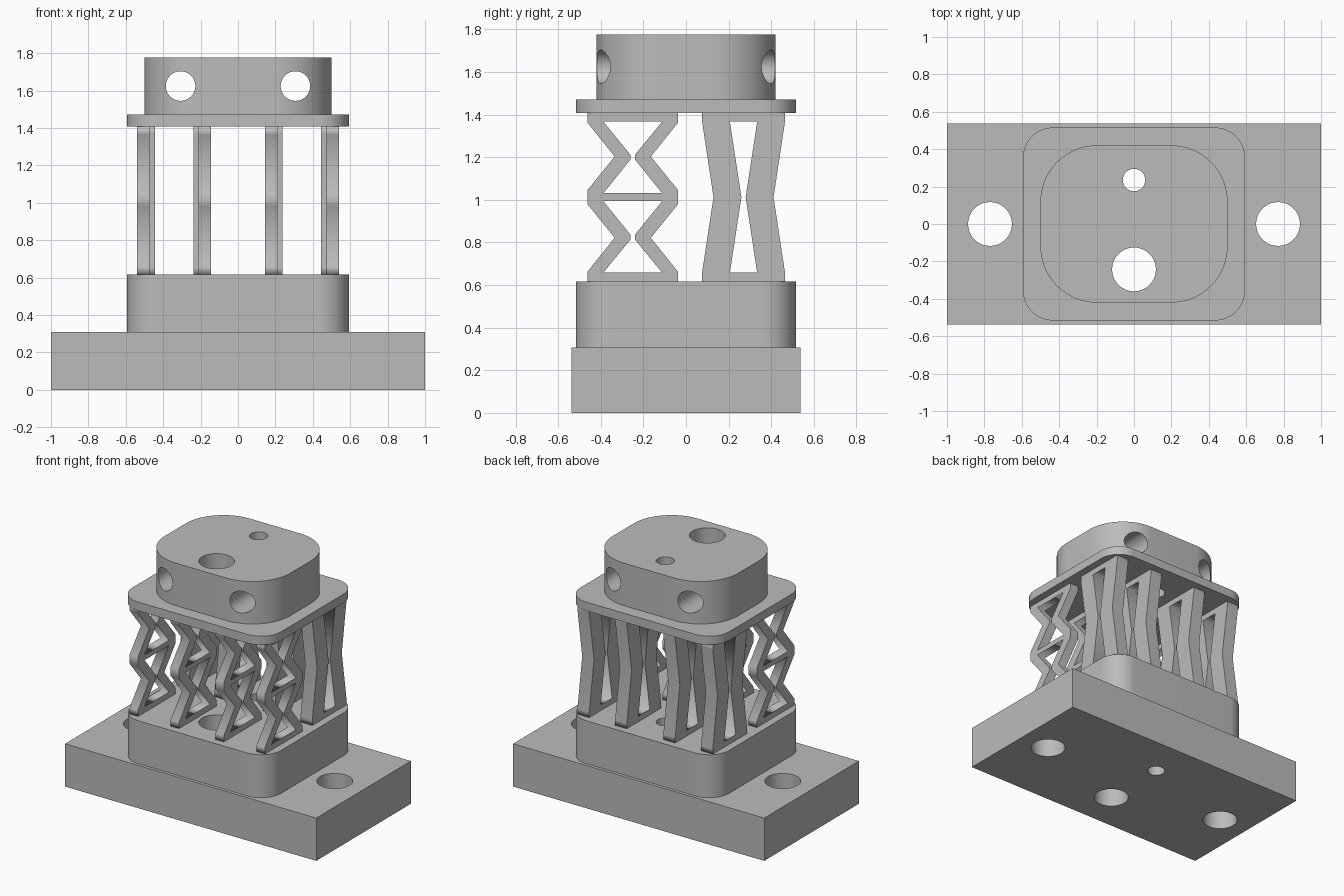
import bpy, bmesh
from math import sin, cos, pi
from mathutils import Matrix, Vector

if "Cube" in bpy.data.objects:
    bpy.data.objects.remove(bpy.data.objects["Cube"])

grey = bpy.data.materials.new("plain grey")
grey.use_nodes = True
COLOUR = (0.5, 0.5, 0.5, 1)
grey.diffuse_color = COLOUR
grey.node_tree.nodes["Principled BSDF"].inputs["Base Color"].default_value = COLOUR


def circle(x, y, r, n=48):
    return [(x + r * cos(2 * pi * i / n), y + r * sin(2 * pi * i / n)) for i in range(n)]


def rounded_rect(hx, hy, r, n=16):
    pts = []
    for q, (sx, sy) in enumerate([(1, 1), (-1, 1), (-1, -1), (1, -1)]):
        for i in range(n + 1):
            a = (q + i / n) * pi / 2
            pts.append((sx * (hx - r) + r * cos(a), sy * (hy - r) + r * sin(a)))
    return pts


def extrude(name, loops, low, high, matrix=Matrix()):
    """Filled outline with holes, extruded along local z and then placed."""
    curve = bpy.data.curves.new(name, 'CURVE')
    curve.dimensions = '2D'
    curve.fill_mode = 'BOTH'
    curve.extrude = (high - low) / 2
    for pts in loops:
        spline = curve.splines.new('POLY')
        spline.points.add(len(pts) - 1)
        for p, (x, y) in zip(spline.points, pts):
            p.co = (x, y, 0, 1)
        spline.use_cyclic_u = True
    temp = bpy.data.objects.new(name + "_outline", curve)
    bpy.context.collection.objects.link(temp)
    bpy.context.view_layer.update()
    mesh = bpy.data.meshes.new_from_object(
        temp.evaluated_get(bpy.context.evaluated_depsgraph_get()))
    bpy.data.objects.remove(temp)
    bm = bmesh.new()
    bm.from_mesh(mesh)
    bmesh.ops.translate(bm, verts=bm.verts, vec=(0, 0, (low + high) / 2))
    bmesh.ops.transform(bm, matrix=matrix, verts=bm.verts)
    bmesh.ops.remove_doubles(bm, verts=bm.verts, dist=1e-5)
    bmesh.ops.recalc_face_normals(bm, faces=bm.faces)
    bm.to_mesh(mesh)
    bm.free()
    mesh.name = name
    mesh.materials.clear()
    mesh.materials.append(grey)
    obj = bpy.data.objects.new(name, mesh)
    bpy.context.collection.objects.link(obj)
    return obj


def smooth(obj):
    bpy.ops.object.select_all(action='DESELECT')
    obj.select_set(True)
    bpy.context.view_layer.objects.active = obj
    bpy.ops.object.shade_smooth_by_angle(angle=0.5)


# Stacked plates, with two vertical bores through all of them
Z_BASE, Z_BLOCK, Z_PLATE, Z_HEAD, Z_TOP = 0.308, 0.617, 1.408, 1.471, 1.777
bores = [circle(0, 0.235, 0.06), circle(0, -0.243, 0.117)]
mounts = [circle(s * 0.77, 0, 0.117) for s in (-1, 1)]
foot = rounded_rect(0.593, 0.516, 0.16)
base_outline = [(-1, -0.538), (1, -0.538), (1, 0.538), (-1, 0.538)]
base = extrude("base_plate", [base_outline] + bores + mounts, 0, Z_BASE)
block = extrude("lower_block", [foot] + bores, Z_BASE, Z_BLOCK)
plate = extrude("upper_plate", [foot] + bores, Z_PLATE, Z_HEAD)
head = extrude("head_block", [rounded_rect(0.5, 0.42, 0.3)] + bores, Z_HEAD, Z_TOP)

# Cross holes through the head, front to back
along_y = Matrix(((1, 0, 0, 0), (0, 0, -1, 0), (0, 1, 0, 0), (0, 0, 0, 1)))
for side, s in (("left", 1), ("right", -1)):
    cutter = extrude(side + "_hole_cutter", [circle(s * 0.307, 1.624, 0.079)], -0.7, 0.7, along_y)
    cutter.hide_render = True
    mod = head.modifiers.new(side + "_hole", 'BOOLEAN')
    mod.operation = 'DIFFERENCE'
    mod.solver = 'EXACT'
    mod.object = cutter
    bpy.ops.object.select_all(action='DESELECT')
    bpy.context.view_layer.objects.active = head
    bpy.ops.object.modifier_apply(modifier=mod.name)
    bpy.data.objects.remove(cutter)
for part in (base, block, plate, head):
    smooth(part)


# Spring struts: profiles are (half width, height), mirrored about a centre line
def mirrored(centre, half):
    return [(centre + w, z) for w, z in half] + [(centre - w, z) for w, z in reversed(half)]


def flip(half, mid):
    return [(w, 2 * mid - z) for w, z in reversed(half)]


MID = (Z_BLOCK + Z_PLATE) / 2
zig = [(0.213, Z_BLOCK), (0.213, 0.662), (0.085, 0.822), (0.213, 0.98)]
cell = [(0.138, 0.658), (0.011, 0.813), (0.011, 0.837), (0.138, 0.994)]
zigzag = [mirrored(-0.25, h) for h in (zig + flip(zig, MID), cell, flip(cell, MID))]

bow = [(0.195, Z_BLOCK), (0.195, 0.655), (0.141, MID)]
slot = [(0.064, 0.658), (0.01, MID)]
bowed = [mirrored(0.27, h + flip(h[:-1], MID)) for h in (bow, slot)]

along_x = Matrix(((0, 0, 1, 0), (1, 0, 0, 0), (0, 1, 0, 0), (0, 0, 0, 1)))
rows = [("outer_right", -0.539, 1), ("inner_right", -0.145, -1),
        ("inner_left", 0.145, 1), ("outer_left", 0.539, -1)]
for label, edge, way in rows:
    for kind, loops, width in (("zigzag", zigzag, 0.067), ("bowed", bowed, 0.094)):
        ends = sorted((edge, edge + way * width))
        extrude(label + "_" + kind + "_strut", loops, ends[0], ends[1], along_x)
